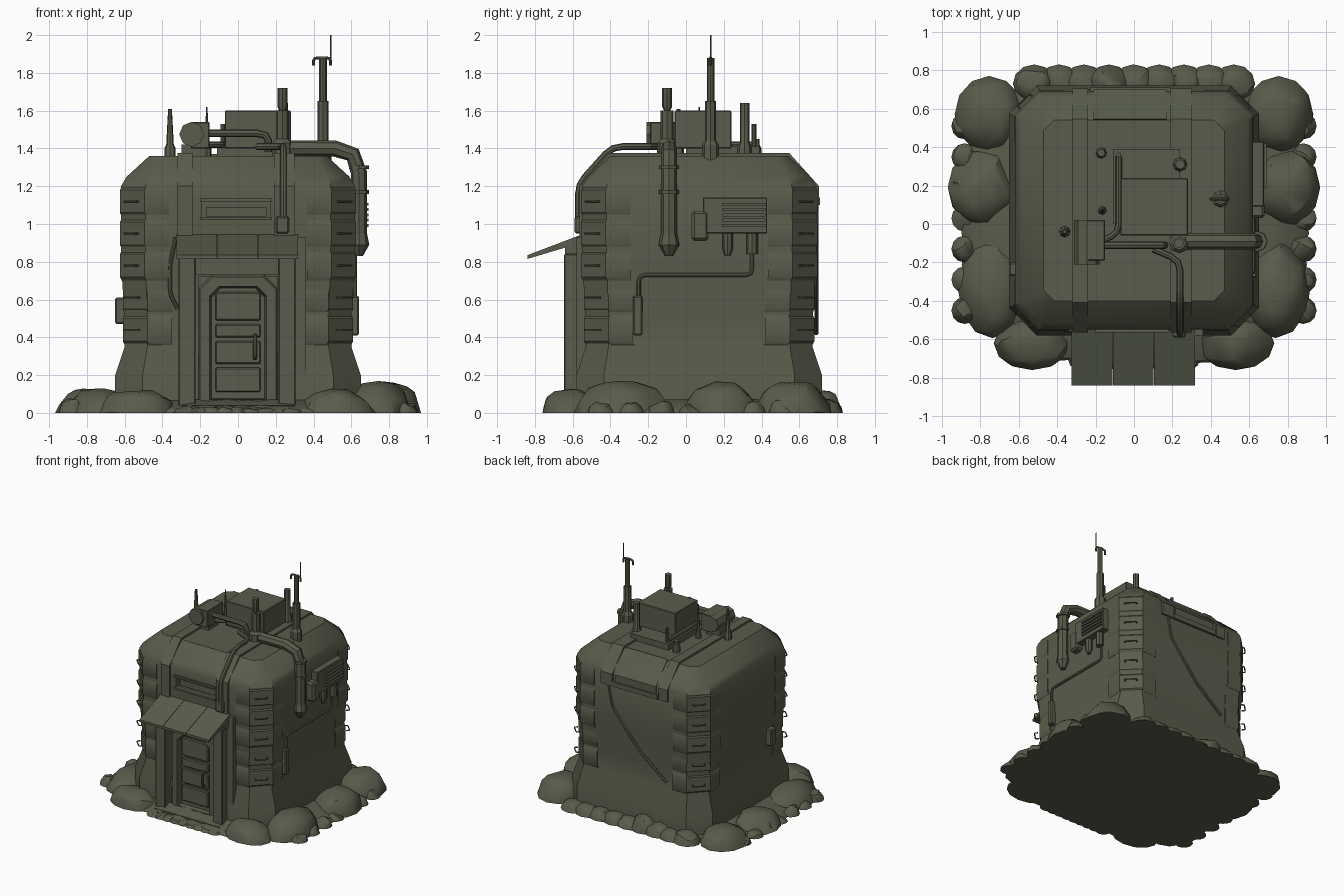
import bpy, bmesh, math, random
from mathutils import Matrix, Vector

random.seed(7)
if "Cube" in bpy.data.objects:
    bpy.data.objects.remove(bpy.data.objects["Cube"])

# Shell limits shared by every attached part
WIDTH, FRONT, BACK, CORNER = .62, -.55, .69, .13
EAVES, ROOF, SLOPE = 1.2, 1.36, .15
X, Y, Z = Matrix.Identity(3)
OLIVE = (.098, .107, .069, 1)

olive = bpy.data.materials.new("olive_grey")
olive.use_nodes = True
olive.diffuse_color = OLIVE
olive.node_tree.nodes["Principled BSDF"].inputs["Base Color"].default_value = OLIVE


def place(name, mesh):
    mesh.materials.clear()
    mesh.materials.append(olive)
    mesh.polygons.foreach_set("use_smooth", [True] * len(mesh.polygons))
    mesh.set_sharp_from_angle(angle=math.radians(32))
    ob = bpy.data.objects.new(name, mesh)
    bpy.context.collection.objects.link(ob)
    return ob


def finish(name, bm):
    bmesh.ops.recalc_face_normals(bm, faces=bm.faces[:])
    mesh = bpy.data.meshes.new(name)
    bm.to_mesh(mesh)
    bm.free()
    return place(name, mesh)


def evaluated_mesh(ob):
    bpy.context.view_layer.update()
    return bpy.data.meshes.new_from_object(ob.evaluated_get(bpy.context.evaluated_depsgraph_get()))


def loft(name, rings, bevel=0):
    """Closed solid skinned through rings of equal point count."""
    bm = bmesh.new()
    loops = [[bm.verts.new(point) for point in ring] for ring in rings]
    count = len(loops[0])
    for low, high in zip(loops, loops[1:]):
        for i in range(count):
            j = (i + 1) % count
            bm.faces.new((low[i], low[j], high[j], high[i]))
    bm.faces.new(loops[0][::-1])
    bm.faces.new(loops[-1])
    if bevel:
        bmesh.ops.bevel(bm, geom=bm.edges[:], offset=bevel, segments=1, affect='EDGES')
    return finish(name, bm)


def box(name, xs, ys, zs, bevel=0):
    (left, right), (near, far) = xs, ys
    return loft(name, [[(left, near, z), (right, near, z), (right, far, z), (left, far, z)] for z in zs], bevel)


def circle(x, y, z, radius, sides=8):
    angles = [math.tau * i / sides for i in range(sides)]
    return [(x + radius * math.cos(a), y + radius * math.sin(a), z) for a in angles]


def turned(name, x, y, *profile):
    """Upright round part from (radius, height) pairs."""
    loft(name, [circle(x, y, z, radius) for radius, z in profile])


def mast(name, x, y, top, radius, tip=1):
    """Roof post on a wider collar; tip scales the radius at the top."""
    collar = ROOF + radius * 2
    turned(name, x, y, (radius * 1.5, ROOF - .02), (radius * 1.5, collar),
           (radius, collar + .02), (radius * tip, top))


def tube(name, start, radius, *moves):
    """Pipe that follows relative moves with rounded bends."""
    points = [Vector(start)]
    for move in moves:
        points.append(points[-1] + move)
    path = [points[0]]
    for a, b, c in zip(points, points[1:], points[2:]):
        enter, leave = [b + (end - b) * min(.4, 3 * radius / (end - b).length) for end in (a, c)]
        path += [enter, (enter + leave + 2 * b) / 4, leave]
    path.append(points[-1])
    curve = bpy.data.curves.new(name, 'CURVE')
    curve.dimensions = '3D'
    curve.bevel_depth, curve.bevel_resolution, curve.use_fill_caps = radius, 2, True
    spline = curve.splines.new('POLY')
    spline.points.add(len(path) - 1)
    for point, place_at in zip(spline.points, path):
        point.co = (*place_at, 1)
    guide = bpy.data.objects.new(name + "_guide", curve)
    bpy.context.collection.objects.link(guide)
    mesh = evaluated_mesh(guide)
    bpy.data.objects.remove(guide)
    place(name, mesh)


def rock(name, x, y, width, depth, height, count=40):
    """Angular boulder: hull of random points on a flattened dome."""
    bm = bmesh.new()
    for point in circle(x, y, 0, 1, 12):
        bm.verts.new((x + (point[0] - x) * width, y + (point[1] - y) * depth, 0))
    for _ in range(count):
        angle, rise = random.uniform(0, math.tau), random.random()
        reach = math.sqrt(1 - rise ** 3) * random.uniform(.9, 1)
        bm.verts.new((x + width * reach * math.cos(angle), y + depth * reach * math.sin(angle), height * rise))
    bmesh.ops.convex_hull(bm, input=bm.verts[:])
    bmesh.ops.delete(bm, geom=[v for v in bm.verts if not v.link_faces], context='VERTS')
    finish(name, bm)


def footprint(inset, z):
    """Rectangle with clipped corners, shrunk from the shell limits."""
    x, near, far, cut = WIDTH - inset, FRONT + inset, BACK - inset, CORNER - inset / 2
    half = [(x - cut, near, z), (x, near + cut, z), (x, far - cut, z), (x - cut, far, z)]
    return half + [(-px, py, pz) for px, py, pz in reversed(half)]


# Shell with flared skirt and sloped roof, cut for the door and window slot
levels = ((-.03, 0), (-.03, .2), (.02, .35), (.02, .5), (0, .8), (0, EAVES), (.03, EAVES + .05), (SLOPE, ROOF))
shell = loft("bunker_shell", [footprint(inset, z) for inset, z in levels])
cutters = [box("door_cutter", (-.21, .21), (-1, FRONT + .06), (.04, .72)),
           box("slot_cutter", (-.19, .17), (-1, FRONT + .05), (1.03, 1.12))]
for cutter in cutters:
    cut = shell.modifiers.new(cutter.name, 'BOOLEAN')
    cut.object, cut.operation, cut.solver = cutter, 'DIFFERENCE', 'EXACT'
cut_mesh = evaluated_mesh(shell)
for ob in [shell] + cutters:
    bpy.data.objects.remove(ob)
place("bunker_shell", cut_mesh)

# Armour segments and grab rails on the four corners
for side in (-1, 1):
    for wall, facing in ((FRONT, -1), (BACK, 1)):
        for i in range(5):
            low, sink = .36 + .17 * i, .01 if i < 2 else -.005
            outline = [(WIDTH - 2 * CORNER, 0), (WIDTH - CORNER, 0), (WIDTH, CORNER), (WIDTH, 2 * CORNER),
                       (WIDTH - CORNER, 2 * CORNER), (WIDTH - 2 * CORNER, CORNER)]
            loft("corner_segment", [[(side * (x - sink - trim), wall - facing * (y + sink + trim), z)
                                     for x, y in outline]
                                    for trim, z in ((.01, low), (0, low + .02), (0, low + .14), (.01, low + .16))])
            out = Vector((side, facing, 0)) * .02
            along = Vector((side, -facing, 0)) * CORNER / 4
            middle = Vector((side * (WIDTH - CORNER / 2), wall - facing * CORNER / 2, low + .08))
            tube("grab_rail", middle + along, .005, out, -2 * along, -out)


# Ribs running up the front, over the roof and down the back
def rib_line(lift):
    return [(FRONT - lift, .93), (FRONT - lift, EAVES), (FRONT + SLOPE - lift / 2, ROOF + lift),
            (BACK - SLOPE + lift / 2, ROOF + lift), (BACK + lift, EAVES), (BACK + lift, 1.1)]


for edges in ((-.32, -.24), (.19, .3)):
    section = rib_line(.015) + rib_line(-.04)[::-1]
    loft("roof_rib", [[(x, y, z) for y, z in section] for x in edges])

# Window slot trim and the raised panel on the back
for name, z in (("slot_sill", 1.02), ("slot_brow", 1.12)):
    box(name, (-.2, .18), (FRONT - .015, FRONT + .02), (z, z + .015))
box("slot_shutter", (-.17, .15), (FRONT + .03, FRONT + .06), (1.04, 1.09))
panel = rib_line(.01)[3:] + rib_line(-.04)[:2:-1]
loft("back_panel", [[(x, y, z) for y, z in panel] for x in (-.21, .17)])
box("back_panel_sill", (-.23, .19), (BACK - .02, BACK + .02), (1.1, 1.14))

# Porch with pillars, lintel, step and a three-panel awning
for x in (-.315, .215):
    box("porch_pillar", (x, x + .09), (-.645, -.5), (0, .84), .005)
box("porch_pier", (.3, .36), (FRONT - .03, -.5), (0, .93))
box("porch_lintel", (-.23, .22), (-.63, -.5), (.73, .84))
box("door_step", (-.3, .3), (-.68, -.5), (0, .04))
awning = [(-.84, .815), (-.84, .835), (FRONT, .945), (FRONT, .84), (-.64, .84), (-.64, .875)]
for i in range(3):
    left = -.325 + .215 * i
    loft("awning_panel", [[(x, y, z) for y, z in awning] for x in (left, left + .212)])


# Door frame with clipped upper corners, inset door, panels and handle
def arch(trim, y):
    half, top, clip = .21 - trim, .73 - trim, .07 - trim / 3
    right = [(half, y, .04 + trim / 2), (half, y, top - clip), (half - clip, y, top)]
    return right + [(-x, y, z) for x, y, z in reversed(right)]


loft("door_frame", [arch(trim, FRONT + depth) for trim, depth in
                    ((0, .06), (0, -.02), (.01, -.04), (.06, -.04), (.07, 0))])
for low, high in ((.49, .64), (.4, .47), (.26, .38), (.11, .24)):
    box("door_panel", (-.12, .12), (FRONT - .02, FRONT + .01), (low, high), .007)
tube("door_handle", (.09, FRONT, .41), .01, Y * -.05, Z * -.12, Y * .05)

# Roof machinery
box("cooler_base", (-.11, .24), (0, .39), (ROOF - .02, ROOF + .05))
box("cooler_box", (-.07, .28), (-.06, .24), (1.4, 1.6), .005)
tube("roof_tank", (-.245, -.21, 1.475), .066, Y * .23)
box("tank_housing", (-.25, -.15), (-.19, .02), (1.4, 1.54), .005)
box("tank_foot", (-.3, -.17), (-.15, -.02), (ROOF - .02, 1.42))
tube("tank_pipe", (-.16, -.11, 1.48), .02, X * .32, Z * -.1)
tube("front_cable", (.1, -.13, 1.41), .018, X * .14 - Y * .06, Y * -.2, Y * -.18 - Z * .2, Z * -.2)
box("cable_junction", (.2, .27), (FRONT - .04, FRONT), (.95, 1.04), .008)
tube("roof_pipe", (-.08, .35, 1.42), .017, Y * -.4, X * -.1 - Y * .04)

# Exhaust pipe bending down over the side wall
duct = Vector((WIDTH + .02, -.09, 1.4))
tube("exhaust_pipe", duct - X * .42, .043, X * .42, Z * -.5)
turned("exhaust_tip", *duct.xy, (.02, .83), (.055, .89), (.043, .95))
for z in (1.16, 1.29):
    turned("exhaust_collar", *duct.xy, (.053, z), (.053, z + .02))

# Masts and vents
mast("main_antenna", .45, .13, 1.65, .03)
turned("antenna_pole", .45, .13, (.02, 1.6), (.02, 1.88))
tube("antenna_arm", (.4, .13, 1.84), .008, Z * .04, X * .09, Z * -.04)
tube("antenna_whip", (.49, .13, 1.86), .004, Z * .14)
mast("stack_vent", .235, -.1, 1.6, .035)
turned("stack_cap", .235, -.1, (.016, 1.6), (.026, 1.62), (.026, 1.72))
mast("rear_vent", .24, .31, 1.64, .025)
mast("small_vent", -.08, .36, 1.53, .013)
mast("square_vent", -.17, .37, 1.45, .02)
mast("left_mast", -.36, -.04, 1.61, .02, .5)
mast("thin_mast", -.165, .07, 1.62, .015, .2)

# Side wall equipment
box("vent_box", (WIDTH - .02, WIDTH + .055), (.09, .43), (.95, 1.14), .005)
for i in range(5):
    low = .985 + .028 * i
    box("vent_louvre", (WIDTH, WIDTH + .07), (.19, .42), (low, low + .015))
box("meter_box", (WIDTH - .02, WIDTH + .06), (.03, .12), (.91, 1.07), .015)
turned("vent_drain", WIDTH + .02, .22, (.015, .83), (.028, .87), (.028, .97))
turned("vent_outlet", WIDTH + .02, .35, (.03, .84), (.03, .97))
tube("wall_conduit", (WIDTH, .35, .9), .011, Z * -.17, Y * -.6, Z * -.15)
box("conduit_box", (WIDTH - .03, WIDTH + .02), (-.28, -.23), (.41, .62), .008)
box("left_wall_box", (-WIDTH - .03, -WIDTH + .03), (-.27, -.2), (.47, .61), .008)
tube("back_cable", (.24, BACK, 1.12), .011, Z * -.2 - X * .04, X * -.25 - Z * .3, X * -.25 - Z * .2)
tube("porch_cable", (-.33, FRONT, .93), .01, Z * -.15 - X * .03, Z * -.15, X * .04 - Z * .08)

# Rubble apron: a rounded rectangle with a ragged edge
apron = []
for x, y, z in circle(0, 0, 0, 1, 72):
    reach = random.uniform(.96, 1.02) / (abs(x / .91) ** 3 + abs(y / .77) ** 3) ** (1 / 3)
    apron.append((x * reach, y * reach + .03))
loft("rubble_apron", [[(x * scale, y * scale, z) for x, y in apron] for scale, z in ((1, 0), (.98, .02), (.8, .07))])

# Boulders and loose stones round the base
for side in (-1, 1):
    for y in (-.34, .19, .57):
        rock("boulder", side * (.79 - abs(y - .2) / 10), y, .18, .2 + max(0, .2 - y) / 10, .15 + side * .02)
    rock("front_boulder", side * .53, -.62, .2, .14, .13)
    for i in range(7):
        rock("side_stone", side * .88, -.45 + .16 * i, .07, .07, random.uniform(.04, .08), 16)
for i in range(9):
    rock("back_stone", .13 * (i - 4), BACK + .04, .11, .1, random.uniform(.07, .13), 24)
    rock("front_stone", .07 * (i - 4), -.71, .06, .05, random.uniform(.02, .04), 16)
